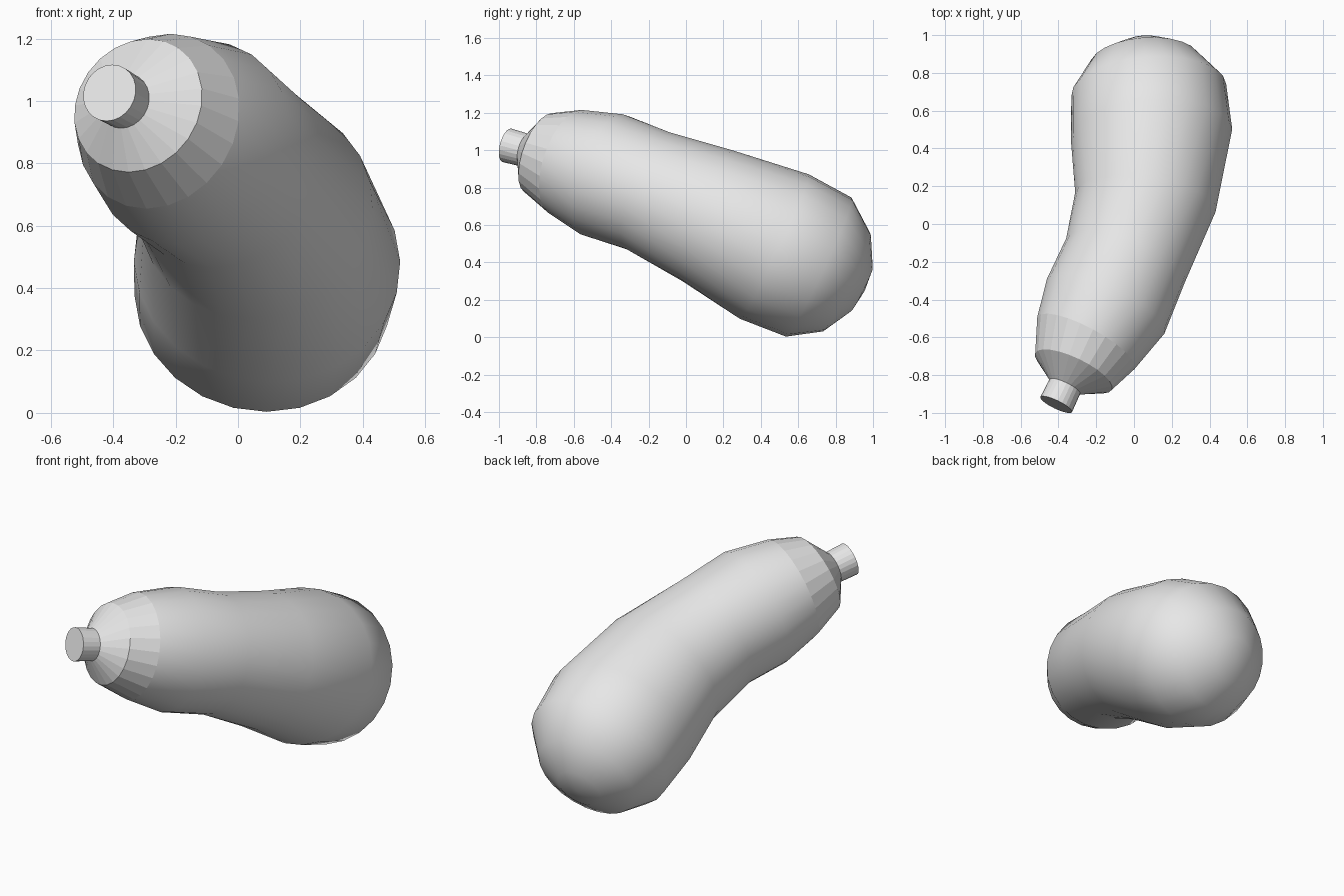
import bpy, bmesh
from mathutils import Vector, Matrix

if "Cube" in bpy.data.objects:
    bpy.data.objects.remove(bpy.data.objects["Cube"], do_unlink=True)

SIDES = 24

grey = bpy.data.materials.new("plain grey")
grey.use_nodes = True
colour = (0.8, 0.8, 0.8, 1)
grey.diffuse_color = colour
grey.node_tree.nodes["Principled BSDF"].inputs["Base Color"].default_value = colour


def add_ring(bm, centre, slope, radius):
    """Circle facing along (slope x, 1, slope z)."""
    normal = Vector((slope[0], 1, slope[1])).normalized()
    side = normal.cross(Vector((0, 0, 1))).normalized()
    frame = Matrix((side, normal.cross(side), normal)).transposed().to_4x4()
    frame = Matrix.Translation(centre) @ frame
    return bmesh.ops.create_circle(bm, segments=SIDES, radius=radius, matrix=frame)["verts"]


def loft(name, rings, smooth, start_cap=False, end_tip=None):
    """Skin a row of rings; close the ends where asked."""
    bm = bmesh.new()
    loops = [add_ring(bm, *r) for r in rings]
    for a, b in zip(loops, loops[1:]):
        for i in range(SIDES):
            j = (i + 1) % SIDES
            bm.faces.new((a[i], a[j], b[j], b[i]))
    if start_cap:
        bm.faces.new(loops[0])
    if end_tip:
        tip = bm.verts.new(end_tip)
        for i in range(SIDES):
            bm.faces.new((loops[-1][i], loops[-1][(i + 1) % SIDES], tip))
    bmesh.ops.recalc_face_normals(bm, faces=bm.faces)
    # Open tubes: make sure the skin faces away from the axis
    face = bm.faces[0]
    middle = (Vector(rings[0][0]) + Vector(rings[1][0])) / 2
    if face.normal.dot(face.calc_center_median() - middle) < 0:
        bmesh.ops.reverse_faces(bm, faces=bm.faces)
    for f in bm.faces:
        f.smooth = smooth
    mesh = bpy.data.meshes.new(name)
    bm.to_mesh(mesh)
    bm.free()
    mesh.materials.append(grey)
    obj = bpy.data.objects.new(name, mesh)
    bpy.context.collection.objects.link(obj)
    return obj


# Rings: centre, slope of the axis in x and z, radius
stem_end = ((-0.412, -0.956, 1.026), (0.48, -0.27), 0.093)
stem_base = ((-0.366, -0.86, 1.0), (0.48, -0.27), 0.09)
shoulder = ((-0.32, -0.78, 0.985), (0.48, -0.37), 0.225)
collar = ((-0.255, -0.63, 0.935), (0.54, -0.33), 0.292)

body_rings = [
    collar,
    ((-0.15, -0.435, 0.866), (0.47, -0.36), 0.343),
    ((-0.045, -0.193, 0.78), (0.37, -0.38), 0.335),
    ((0.06, 0.115, 0.65), (0.14, -0.4), 0.375),
    ((0.093, 0.472, 0.485), (-0.07, -0.48), 0.428),
    ((0.078, 0.71, 0.375), (-0.08, -0.475), 0.411),
    ((0.056, 0.86, 0.292), (-0.08, -0.49), 0.29),
    ((0.05, 0.94, 0.255), (-0.08, -0.5), 0.13),
]

# Swollen curved fruit
loft("fruit_body", body_rings, True, end_tip=(0.048, 0.955, 0.247))
# Faceted leafy cap around the stem
loft("cap", [stem_base, shoulder, collar], False)
# Short cut stem
loft("stem", [stem_end, stem_base], False, start_cap=True)
